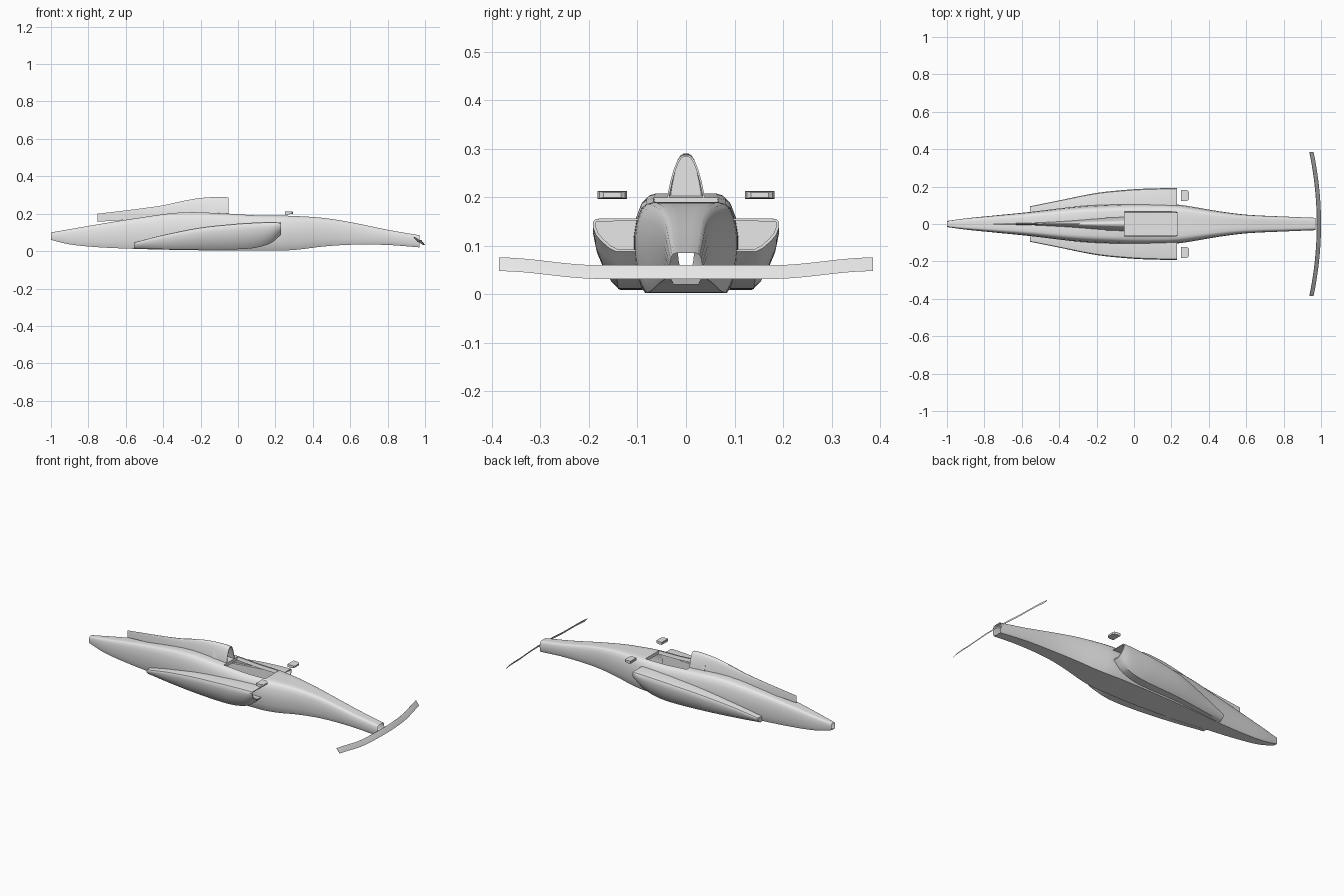
import bpy, bmesh, math
from mathutils import Vector

cube = bpy.data.objects.get("Cube")
if cube:
    bpy.data.objects.remove(cube)

grey = bpy.data.materials.new("light_grey")
grey.use_nodes = True
grey.diffuse_color = (0.8, 0.8, 0.8, 1)
grey.node_tree.nodes["Principled BSDF"].inputs["Base Color"].default_value = (0.8, 0.8, 0.8, 1)


def refine(rows, steps):
    """Smoothly interpolate station rows, keeping the given ones exact."""
    out = []
    for i in range(len(rows) - 1):
        p1, p2 = rows[i], rows[i + 1]
        p0, p3 = rows[max(i - 1, 0)], rows[min(i + 2, len(rows) - 1)]
        h = p2[0] - p1[0]
        for s in range(steps):
            t = s / steps
            row = [p1[0] + h * t]
            for a, b, c, d in list(zip(p0, p1, p2, p3))[1:]:
                m1 = (c - a) / (p2[0] - p0[0]) * h
                m2 = (d - b) / (p3[0] - p1[0]) * h
                row.append((2*t**3 - 3*t*t + 1) * b + (t**3 - 2*t*t + t) * m1
                           + (3*t*t - 2*t**3) * c + (t**3 - t*t) * m2)
            out.append(row)
    return out + [list(rows[-1])]


def loft(rows, section):
    """Skin closed sections along x; returns the bmesh and its vertex rings."""
    bm = bmesh.new()
    rings = [[bm.verts.new((r[0], y, z)) for y, z in section(r)] for r in rows]
    n = len(rings[0])
    for a, b in zip(rings, rings[1:]):
        for i in range(n):
            bm.faces.new((a[i], a[(i + 1) % n], b[(i + 1) % n], b[i]))
    return bm, rings


def scoop(bm, ring, thickness, depth):
    """Close a ring as a rimmed intake pushed back along x."""
    face = bm.faces.new(ring)
    bmesh.ops.recalc_face_normals(bm, faces=bm.faces)
    bmesh.ops.inset_region(bm, faces=[face], thickness=thickness)
    moved = bmesh.ops.extrude_face_region(bm, geom=[face])["geom"]
    if face.is_valid:
        bm.faces.remove(face)
    for v in moved:
        if isinstance(v, bmesh.types.BMVert):
            v.co.x -= depth


def finish(bm, name, angle=35):
    bmesh.ops.recalc_face_normals(bm, faces=bm.faces)
    mesh = bpy.data.meshes.new(name)
    bm.to_mesh(mesh)
    bm.free()
    ob = bpy.data.objects.new(name, mesh)
    bpy.context.collection.objects.link(ob)
    mesh.materials.append(grey)
    bpy.ops.object.select_all(action='DESELECT')
    ob.select_set(True)
    bpy.context.view_layer.objects.active = ob
    bpy.ops.object.shade_smooth_by_angle(angle=math.radians(angle))
    return ob


def mirror_y(ob):
    ob.modifiers.new("mirror", 'MIRROR').use_axis = (False, True, False)


# Main hull: open tube, stations of x, half width, bottom, top
hull = [(-1, .016, .06, .1), (-.9, .03, .036, .117), (-.75, .045, .021, .143),
        (-.55, .065, .012, .175), (-.3, .094, .006, .207), (-.05, .107, .003, .2),
        (.1, .108, .003, .191), (.23, .104, .003, .19), (.32, .091, .008, .187),
        (.45, .069, .024, .178), (.6, .05, .034, .155), (.8, .04, .033, .114),
        (.97, .033, .02, .085)]
HALF = [(0, 0), (.5, 0), (.78, 0), (.88, .1), (.95, .25), (1, .45), (1, .62),
        (.95, .8), (.86, .93), (.76, .98), (.62, 1), (.3, 1), (0, 1)]


def hull_section(r):
    half = [(r[1] * u, r[2] + (r[3] - r[2]) * v) for u, v in HALF]
    return half + [(-y, z) for y, z in half[-2:0:-1]]


bm, rings = loft(refine(hull, 4), hull_section)
# Cockpit opening with a folded-in rim
top = set()
for f in bm.faces:
    c = f.calc_center_median()
    if -.05 < c.x < .23 and abs(c.y) < .067 and c.z > .15:
        top.add(f)
rim = [e for e in bm.edges if len(e.link_faces) == 2 and sum(f in top for f in e.link_faces) == 1]
bmesh.ops.delete(bm, geom=list(top), context='FACES')
lip = bmesh.ops.extrude_edge_only(bm, edges=rim)["geom"]
for v in lip:
    if isinstance(v, bmesh.types.BMVert):
        v.co.z -= .02
        v.co.y *= .93
finish(bm, "main_hull")

# Engine cover with a tall intake, thinning to a fin at the rear
cover = [(-.75, .002, .157, .2), (-.55, .006, .17, .224), (-.4, .014, .182, .245),
         (-.3, .021, .19, .267), (-.2, .029, .19, .284), (-.1, .036, .19, .29),
         (-.05, .039, .19, .287)]
COVER_HALF = [(1, 0), (.95, .2), (.82, .45), (.64, .7), (.46, .88), (.3, .97), (.15, 1)]


def cover_section(r):
    half = [(r[1] * u, r[2] + (r[3] - r[2]) * v) for u, v in COVER_HALF]
    return half + [(-y, z) for y, z in reversed(half)]


bm, rings = loft(refine(cover, 3), cover_section)
bm.faces.new(rings[0])
scoop(bm, rings[-1], .004, .1)
finish(bm, "engine_cover")

# Side pods: x, inner y, outer y, bottom, top
pod = [(-.555, .05, .095, .012, .046), (-.4, .07, .126, .01, .086),
       (-.2, .085, .166, .01, .126), (0, .09, .186, .01, .147),
       (.1, .092, .19, .019, .153), (.18, .094, .192, .045, .156),
       (.23, .096, .192, .088, .156)]
POD = [(0, 0), (.5, 0), (.66, .12), (.82, .32), (.94, .52), (1, .75), (1, .9),
       (.95, .98), (.86, 1), (0, 1)]


def pod_section(r):
    return [(r[1] + (r[2] - r[1]) * u, r[3] + (r[4] - r[3]) * v) for u, v in POD]


bm, rings = loft(refine(pod, 4), pod_section)
bm.faces.new(rings[0])
scoop(bm, rings[-1], .006, .12)
mirror_y(finish(bm, "side_pods"))

# Mirrors: small housings, rounded towards the nose
mirror = [(.25, .122, .182, .197, .213), (.275, .122, .182, .197, .213),
          (.288, .126, .178, .198, .212), (.294, .134, .17, .2, .21)]


def box_section(r):
    return [(r[1], r[3]), (r[2], r[3]), (r[2], r[4]), (r[1], r[4])]


bm, rings = loft(mirror, box_section)
bm.faces.new(rings[-1])
scoop(bm, rings[0], .003, -.005)
mirror_y(finish(bm, "mirrors"))

# Front wing: thin swept blade with raised tips
bm = bmesh.new()
rows = []
for i in range(33):
    y = -.385 + .77 * i / 32
    t = min(max((abs(y) - .18) / .205, 0), 1)
    rise = .016 * t * t * (3 - 2 * t)
    sweep = .04 * (y / .385) ** 2
    rows.append([bm.verts.new((x - sweep, y, z + rise))
                 for x, z in ((1, .032), (.998, .036), (.979, .06), (.977, .059))])
for a, b in zip(rows, rows[1:]):
    for k in range(4):
        bm.faces.new((a[k], a[(k + 1) % 4], b[(k + 1) % 4], b[k]))
bm.faces.new(rows[0])
bm.faces.new(rows[-1])
finish(bm, "front_wing")
